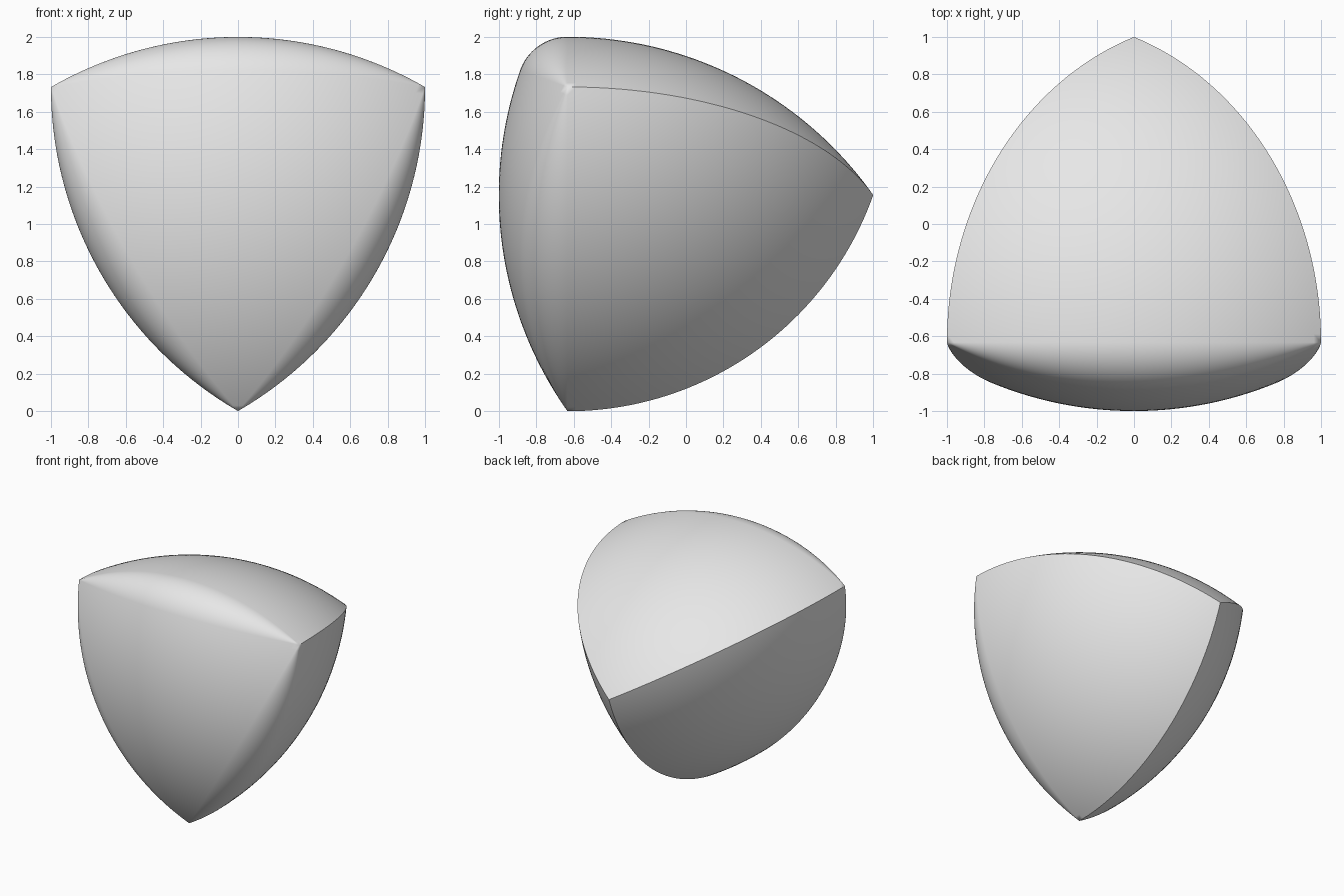
import bpy, bmesh, math
from mathutils import Vector

cube = bpy.data.objects.get("Cube")
if cube:
    bpy.data.objects.remove(cube, do_unlink=True)

STEPS = 48
SIDE = 2.0

# Corners of a regular tetrahedron: front triangle plus a rear tip
height = SIDE * math.sqrt(2 / 3)
front_y = 1 - height
rise = SIDE * math.sqrt(3) / 2
right = Vector((-1, front_y, rise))
left = Vector((1, front_y, rise))
foot = Vector((0, front_y, 0))
tip = Vector((0, 1, rise * 2 / 3))


def arc(start, end, centre, t):
    """Point at fraction t of the circular arc about centre."""
    a, b = start - centre, end - centre
    angle = a.angle(b, 0)
    if angle < 1e-6:
        return start.copy()
    return centre + (a * math.sin((1 - t) * angle) + b * math.sin(t * angle)) / math.sin(angle)


def add_patch(bm, point):
    """Grid of faces through point(u, v)."""
    grid = [[bm.verts.new(point(i / STEPS, j / STEPS)) for j in range(STEPS + 1)]
            for i in range(STEPS + 1)]
    for r0, r1 in zip(grid, grid[1:]):
        for j in range(STEPS):
            bm.faces.new((r0[j], r0[j + 1], r1[j + 1], r1[j]))


def ball_patch(bm, apex, a, b, centre, centre_a, centre_b):
    """Spherical triangle about centre, bounded by an arc along each side."""
    add_patch(bm, lambda u, v: arc(arc(apex, a, centre_a, u),
                                   arc(apex, b, centre_b, u), centre, v))


def rounded_edge(bm, a, b, c, d):
    """Spindle surface: the arc a-b swung about its chord from c to d."""
    add_patch(bm, lambda u, v: arc(a, b, arc(c, d, (a + b) / 2, u), v))


bm = bmesh.new()
# Front face, bounded by great arcs
ball_patch(bm, foot, right, left, tip, tip, tip)
# Three rear faces meeting in crisp edges, and the rounded front edges
for a, b, c in ((right, left, foot), (left, foot, right), (foot, right, left)):
    ball_patch(bm, tip, a, b, c, (b + c) / 2, (a + c) / 2)
    rounded_edge(bm, a, b, c, tip)

bmesh.ops.remove_doubles(bm, verts=bm.verts, dist=1e-4)
bmesh.ops.recalc_face_normals(bm, faces=bm.faces)
mesh = bpy.data.meshes.new("constant_width_solid")
bm.to_mesh(mesh)
bm.free()

solid = bpy.data.objects.new("constant_width_solid", mesh)
bpy.context.collection.objects.link(solid)

# Plain grey finish
grey = bpy.data.materials.new("light_grey")
grey.use_nodes = True
colour = (0.8, 0.8, 0.8, 1)
grey.diffuse_color = colour
grey.node_tree.nodes["Principled BSDF"].inputs["Base Color"].default_value = colour
mesh.materials.append(grey)

bpy.ops.object.select_all(action="DESELECT")
solid.select_set(True)
bpy.context.view_layer.objects.active = solid
bpy.ops.object.shade_smooth_by_angle(angle=math.radians(30))
